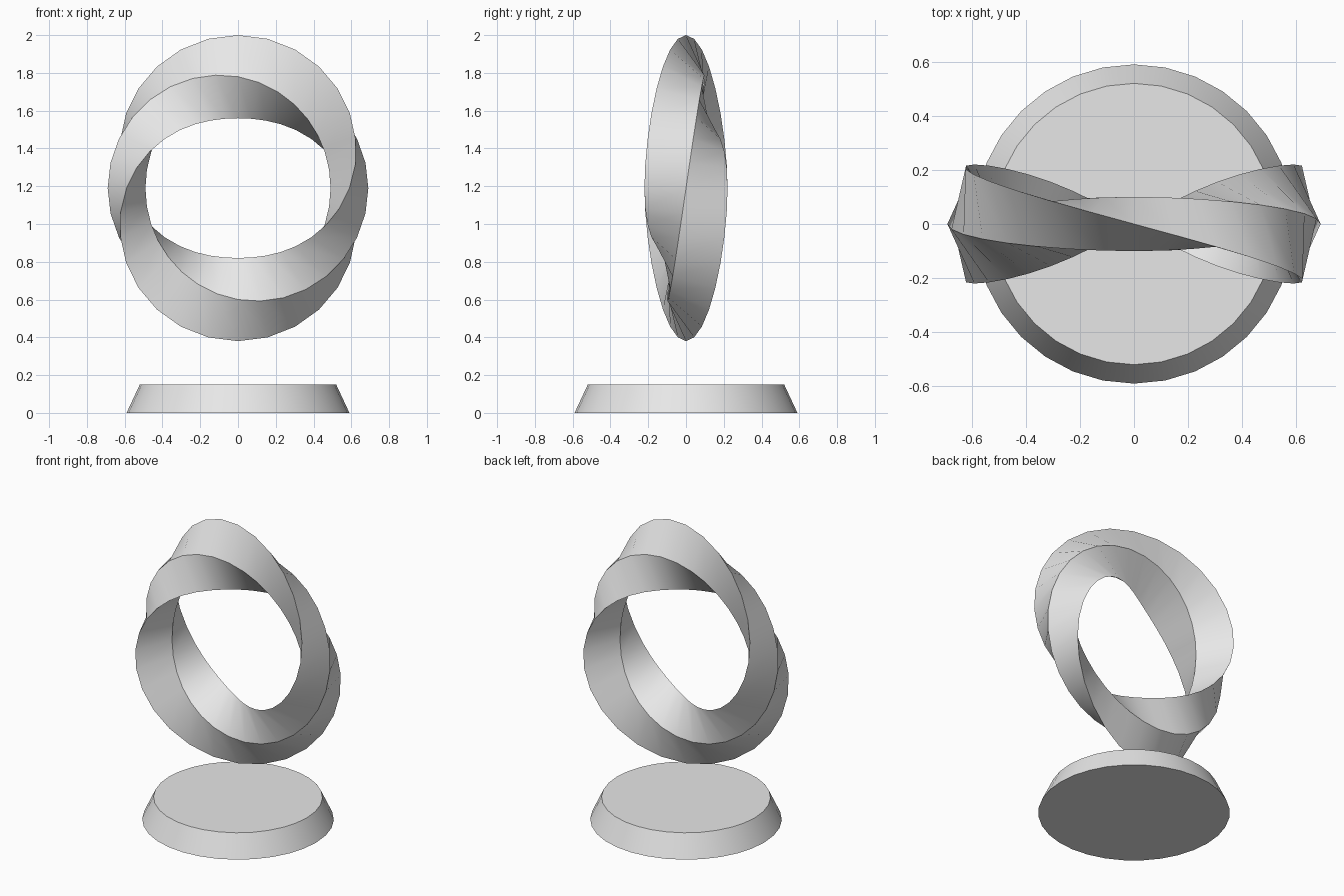
import bpy
import bmesh
from math import sin, cos, tau, radians

SEGMENTS = 32
RING_RADIUS = 0.59
RING_HEIGHT = 1.19
LONG_HALF, SHORT_HALF = 0.22, 0.10

default_cube = bpy.data.objects.get("Cube")
if default_cube:
    bpy.data.objects.remove(default_cube, do_unlink=True)

# One plain grey for everything
grey = bpy.data.materials.new("light_grey")
grey.use_nodes = True
grey.diffuse_color = (0.8, 0.8, 0.8, 1)
shader = next(n for n in grey.node_tree.nodes if n.type == "BSDF_PRINCIPLED")
shader.inputs["Base Color"].default_value = (0.8, 0.8, 0.8, 1)


def finish(name, bm):
    """Turn a bmesh into a smooth-shaded object with sharp edges kept."""
    bmesh.ops.recalc_face_normals(bm, faces=bm.faces)
    mesh = bpy.data.meshes.new(name)
    bm.to_mesh(mesh)
    bm.free()
    mesh.materials.append(grey)
    obj = bpy.data.objects.new(name, mesh)
    bpy.context.collection.objects.link(obj)
    bpy.ops.object.select_all(action="DESELECT")
    obj.select_set(True)
    bpy.context.view_layer.objects.active = obj
    bpy.ops.object.shade_smooth_by_angle(angle=radians(30))
    return obj


# Tapered round base
bm = bmesh.new()
bmesh.ops.create_cone(bm, cap_ends=True, segments=SEGMENTS,
                      radius1=0.59, radius2=0.52, depth=0.15)
bmesh.ops.translate(bm, verts=bm.verts, vec=(0, 0, 0.075))
finish("base", bm)

# Floating ring: a rhombus section making one full twist around the loop
bm = bmesh.new()
section = [(SHORT_HALF, 0), (0, LONG_HALF), (-SHORT_HALF, 0), (0, -LONG_HALF)]
loops = []
for i in range(SEGMENTS):
    a = tau * i / SEGMENTS
    loop = []
    for u, v in section:
        radius = RING_RADIUS + u * cos(a) - v * sin(a)
        depth = u * sin(a) + v * cos(a)
        loop.append(bm.verts.new((radius * cos(a), depth,
                                  RING_HEIGHT + radius * sin(a))))
    loops.append(loop)

for i, loop in enumerate(loops):
    following = loops[(i + 1) % SEGMENTS]
    for j in range(len(section)):
        k = (j + 1) % len(section)
        bm.faces.new((loop[j], loop[k], following[k], following[j]))
finish("twisted_ring", bm)
